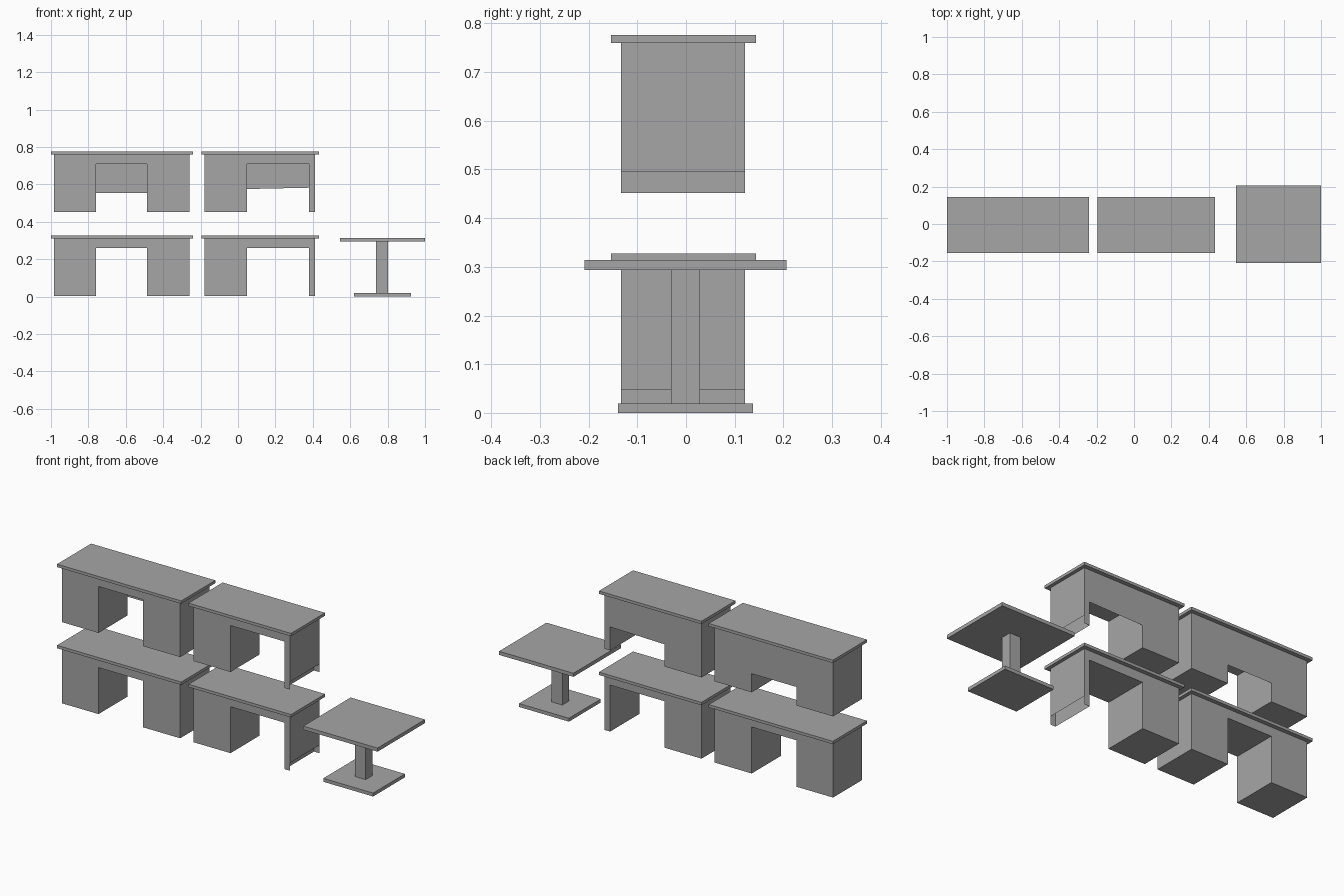
import bpy
import bmesh

if "Cube" in bpy.data.objects:
    bpy.data.objects.remove(bpy.data.objects["Cube"], do_unlink=True)

grey = bpy.data.materials.new("plain grey")
grey.use_nodes = True
colour = (0.38, 0.38, 0.38, 1)
grey.diffuse_color = colour
grey.node_tree.nodes["Principled BSDF"].inputs["Base Color"].default_value = colour

FRONT, BACK = -0.134, 0.121


def finish(name, bm):
    mesh = bpy.data.meshes.new(name)
    bm.to_mesh(mesh)
    bm.free()
    mesh.materials.append(grey)
    obj = bpy.data.objects.new(name, mesh)
    bpy.context.collection.objects.link(obj)
    return obj


def box(name, x, y, z):
    bm = bmesh.new()
    bmesh.ops.create_cube(bm, size=1)
    for v in bm.verts:
        v.co = [r[0] + (c + 0.5) * (r[1] - r[0]) for c, r in zip(v.co, (x, y, z))]
    return finish(name, bm)


def desk_body(name, x, base, open_leg):
    """Kneehole body: an arch profile swept from front to back."""
    x0, x1, x2, x3 = x
    arch, top = base + 0.257, base + 0.308
    profile = [(x0, base), (x1, base), (x1, arch), (x2, arch),
               (x2, base), (x3, base), (x3, top), (x0, top)]
    bm = bmesh.new()
    front = [bm.verts.new((px, FRONT, pz)) for px, pz in profile]
    back = [bm.verts.new((px, BACK, pz)) for px, pz in profile]
    bm.faces.new(front)
    bm.faces.new(back[::-1])
    for i in range(len(profile)):
        j = (i + 1) % len(profile)
        # the narrow leg is hollow below and its outer side stops short
        if open_leg and i in (4, 5):
            continue
        bm.faces.new((front[j], front[i], back[i], back[j]))
    if open_leg:
        cut = base + 0.044
        corners = ((FRONT, cut), (BACK, cut), (BACK, top), (FRONT, top))
        bm.faces.new([bm.verts.new((x3, y, z)) for y, z in corners])
    return finish(name, bm)


def back_panel(name, x, z_left, z_right, top):
    """Thin sheet closing the upper part of the kneehole."""
    bm = bmesh.new()
    points = ((x[0], z_left), (x[0], top), (x[1], top), (x[1], z_right))
    bm.faces.new([bm.verts.new((px, BACK, pz)) for px, pz in points])
    return finish(name, bm)


# Two tiers of wide and narrow desks
wide = (-0.985, -0.76, -0.487, -0.26)
narrow = (-0.18, 0.048, 0.38, 0.413)
for tier, base in (("lower", 0.003), ("upper", 0.452)):
    for size, x, top_x in (("wide", wide, (-1, -0.24)),
                           ("narrow", narrow, (-0.195, 0.432))):
        desk_body(f"{tier}_{size}_desk_body", x, base, size == "narrow")
        box(f"{tier}_{size}_desk_top", top_x, (-0.154, 0.144),
            (base + 0.308, base + 0.324))

# Back panels of the upper desks
back_panel("upper_wide_back_panel", wide[1:3], 0.555, 0.555, 0.709)
back_panel("upper_narrow_back_panel", narrow[1:3], 0.575, 0.582, 0.709)

# Pedestal table
box("table_base", (0.62, 0.925), (-0.14, 0.138), (0, 0.019))
box("table_column", (0.737, 0.803), (-0.031, 0.029), (0.019, 0.294))
box("table_top", (0.545, 1), (-0.208, 0.206), (0.294, 0.314))
